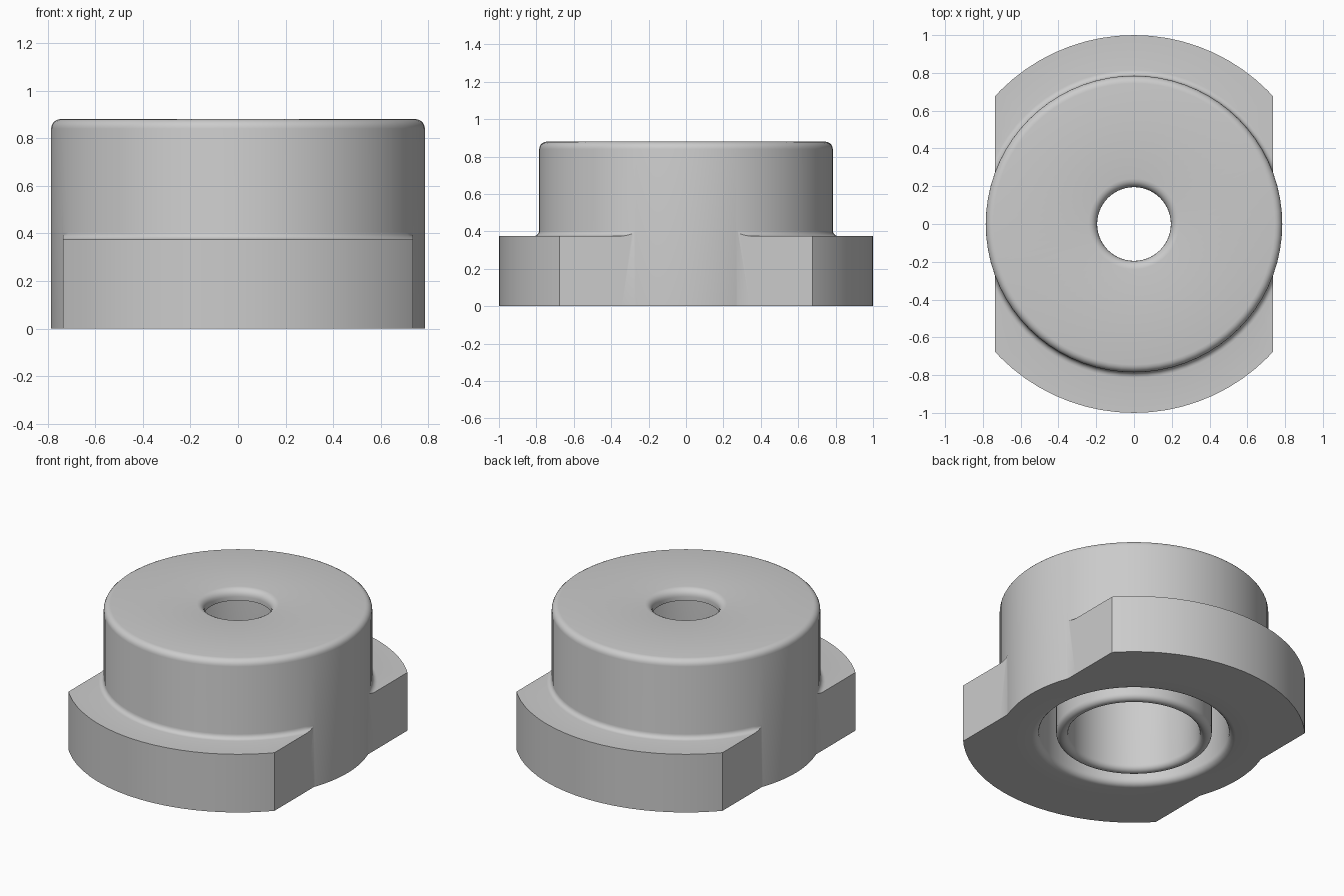
import bpy, bmesh
from math import pi, cos, sin, radians

if "Cube" in bpy.data.objects:
    bpy.data.objects.remove(bpy.data.objects["Cube"], do_unlink=True)

SEGMENTS = 72

grey = bpy.data.materials.new("plain grey")
grey.use_nodes = True
colour = (0.6, 0.6, 0.6, 1)
grey.diffuse_color = colour
grey.node_tree.nodes["Principled BSDF"].inputs["Base Color"].default_value = colour


def arc(r, z, radius, start, end, steps=5):
    """Profile points on a fillet centred at (r, z)."""
    angles = [radians(start + (end - start) * i / steps) for i in range(steps + 1)]
    return [(r + radius * cos(a), z + radius * sin(a)) for a in angles]


def make_object(name, bm):
    bmesh.ops.recalc_face_normals(bm, faces=bm.faces[:])
    mesh = bpy.data.meshes.new(name)
    bm.to_mesh(mesh)
    bm.free()
    mesh.materials.append(grey)
    obj = bpy.data.objects.new(name, mesh)
    bpy.context.collection.objects.link(obj)
    return obj


def lathe(name, profile):
    """Revolve a closed profile around z into a watertight ring."""
    bm = bmesh.new()
    rings = []
    for i in range(SEGMENTS):
        a = 2 * pi * i / SEGMENTS
        rings.append([bm.verts.new((r * cos(a), r * sin(a), z)) for r, z in profile])
    n = len(profile)
    for i in range(SEGMENTS):
        a, b = rings[i], rings[(i + 1) % SEGMENTS]
        for j in range(n):
            k = (j + 1) % n
            bm.faces.new((a[j], b[j], b[k], a[k]))
    return make_object(name, bm)


def combine(target, other, operation):
    """Apply a boolean and drop the helper."""
    mod = target.modifiers.new("combine", 'BOOLEAN')
    mod.operation = operation
    mod.solver = 'EXACT'
    mod.object = other
    bpy.context.view_layer.objects.active = target
    bpy.ops.object.modifier_apply(modifier=mod.name)
    bpy.data.objects.remove(other, do_unlink=True)


# Cap: outer wall, lid with a rounded hole, inner tube and ring groove
body = [(0.785, 0)]
body += arc(0.745, 0.84, 0.04, 0, 90)            # rounded top rim
body += arc(0.24, 0.835, 0.045, 90, 180)         # rounded hole edge
body += [(0.195, 0.81), (0.385, 0.81)]           # underside of lid
body += arc(0.42, 0.035, 0.035, 180, 360, 10)    # round end of inner tube
body += [(0.455, 0.78), (0.555, 0.78)]           # groove floor
body += arc(0.595, 0.04, 0.04, 180, 270)         # rounded groove mouth
cap = lathe("flanged_cap", body)

# Flange with a small fillet against the wall
flange_profile = [(0.7, 0), (1, 0), (1, 0.375)]
flange_profile += arc(0.815, 0.405, 0.03, 270, 180)
flange_profile += [(0.7, 0.405)]
flange = lathe("flange", flange_profile)

# Flat sides of the flange
bm = bmesh.new()
bmesh.ops.create_cube(bm, size=2)
bmesh.ops.scale(bm, vec=(0.735, 1.5, 1.5), verts=bm.verts[:])
combine(flange, make_object("flat_cutter", bm), 'INTERSECT')
combine(cap, flange, 'UNION')

# Smooth shading with sharp edges kept
bpy.ops.object.select_all(action='DESELECT')
cap.select_set(True)
bpy.context.view_layer.objects.active = cap
bpy.ops.object.shade_smooth_by_angle(angle=radians(30))
